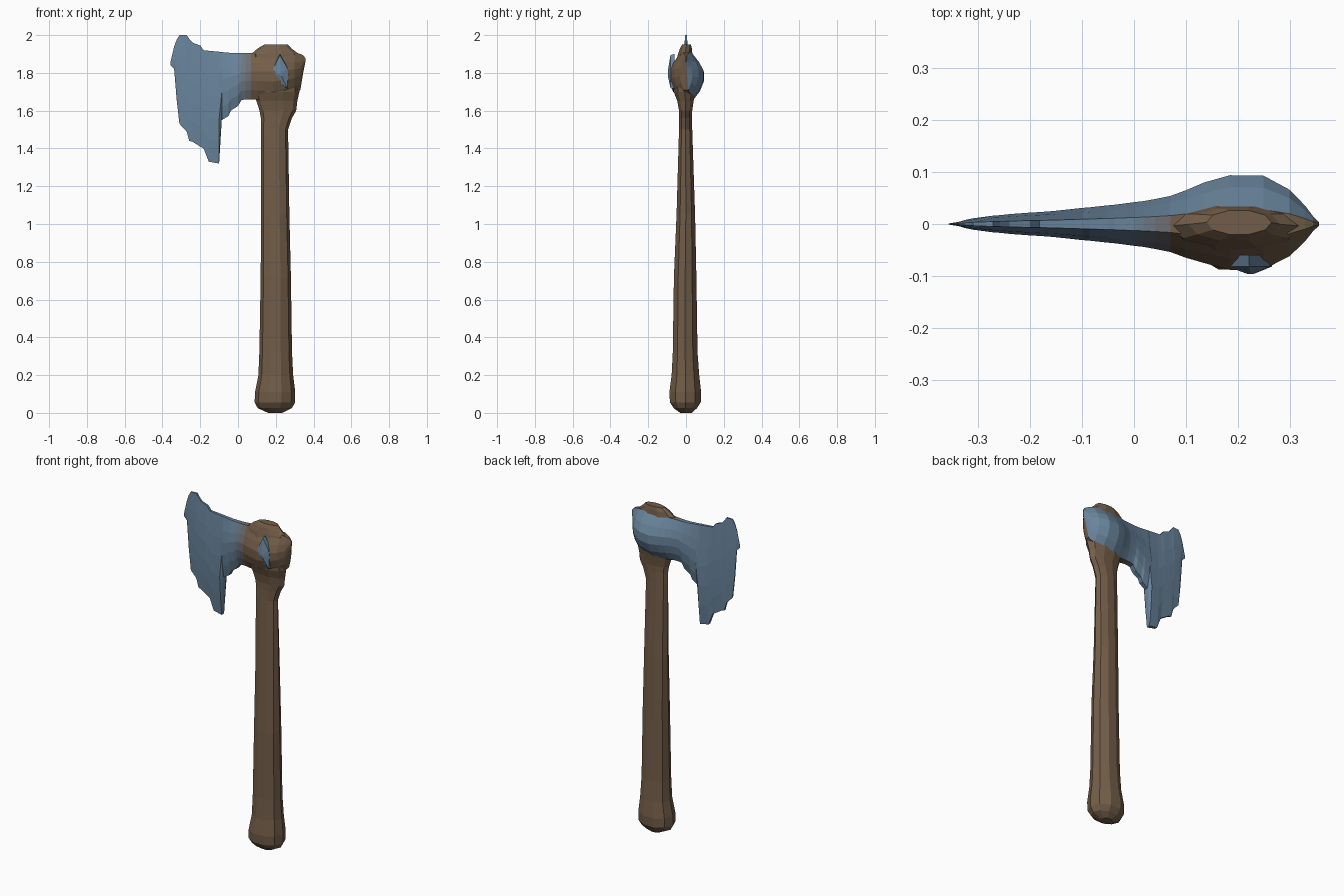
import bpy, bmesh, math

STEEL, WOOD = (0.14, 0.23, 0.33), (0.17, 0.11, 0.065)
STEPS = 6


def mix_material(i):
    f = i / (STEPS - 1)
    m = bpy.data.materials.new("wood" if f == 1 else f"steel_blend_{i}")
    m.diffuse_color = [a + (b - a) * f for a, b in zip(STEEL, WOOD)] + [1]
    return m


MATS = [mix_material(i) for i in range(STEPS)]


def loft(name, rings, shade):
    """Skin closed rings of equal length; shade(face centre, normal) gives 0 steel to 1 wood."""
    bm = bmesh.new()
    rows = [[bm.verts.new(p) for p in r] for r in rings]
    n = len(rows[0])
    for a, b in zip(rows, rows[1:]):
        for i in range(n):
            j = (i + 1) % n
            bm.faces.new((a[i], a[j], b[j], b[i]))
    bm.faces.new(rows[0])
    bm.faces.new(rows[-1])
    bmesh.ops.recalc_face_normals(bm, faces=bm.faces)
    me = bpy.data.meshes.new(name)
    for m in MATS:
        me.materials.append(m)
    for f in bm.faces:
        s = max(0, min(1, shade(f.calc_center_median(), f.normal)))
        f.material_index = round(s * (STEPS - 1))
    bm.to_mesh(me)
    bm.free()
    ob = bpy.data.objects.new(name, me)
    bpy.context.collection.objects.link(ob)
    return ob


# Handle: z, left x, right x, front y, back y
HANDLE = [
    (0.00, .160, .235, -.030, .030), (0.025, .105, .285, -.065, .058),
    (0.055, .088, .302, -.085, .078), (0.11, .090, .303, -.088, .080),
    (0.20, .108, .292, -.076, .070), (0.32, .113, .286, -.070, .061),
    (0.72, .120, .280, -.064, .055), (1.05, .122, .272, -.050, .048),
    (1.50, .122, .265, -.037, .033), (1.56, .121, .285, -.036, .032),
    (1.60, .114, .308, -.037, .033), (1.65, .098, .314, -.046, .040),
    (1.70, .080, .325, -.065, .050), (1.80, .075, .328, -.070, .050),
    (1.90, .070, .322, -.042, .034), (1.93, .105, .282, -.032, .031),
    (1.95, .140, .265, -.020, .026),
]
SIDES = 10


def handle_ring(z, x0, x1, y0, y1):
    pts = []
    for i in range(SIDES):
        a = 2 * math.pi * i / SIDES
        pts.append(((x0 + x1) / 2 + (x1 - x0) / 2 * math.cos(a),
                    (y0 + y1) / 2 + (y1 - y0) / 2 * math.sin(a) / 0.951, z))
    return pts


loft("handle", [handle_ring(*r) for r in HANDLE], lambda c, n: 1)

# Axe head: x, top z, bottom z, half thickness, from cutting edge to poll
HEAD = [
    (-.358, 1.855, 1.840, .001), (-.338, 1.94, 1.82, .004),
    (-.325, 1.975, 1.66, .008), (-.310, 2.00, 1.53, .011),
    (-.272, 2.00, 1.49, .016), (-.258, 1.98, 1.44, .017),
    (-.240, 1.96, 1.435, .019), (-.200, 1.945, 1.41, .022),
    (-.182, 1.92, 1.40, .023), (-.155, 1.917, 1.33, .025),
    (-.100, 1.912, 1.32, .031), (-.086, 1.91, 1.55, .032),
    (-.050, 1.907, 1.572, .036), (-.038, 1.905, 1.60, .037),
    (.000, 1.904, 1.625, .042), (.018, 1.904, 1.655, .044),
    (.040, 1.904, 1.66, .048), (.070, 1.905, 1.66, .054),
    (.100, 1.906, 1.658, .065), (.135, 1.908, 1.655, .080),
    (.185, 1.910, 1.65, .094), (.250, 1.910, 1.665, .093),
    (.300, 1.908, 1.685, .066), (.330, 1.90, 1.71, .035),
    (.345, 1.893, 1.80, .015), (.357, 1.878, 1.86, .003),
]


def head_ring(x, top, bottom, half):
    # edges are thin on the blade, rounder around the eye
    prof = [(0, .3), (.22, .75), (.40, 1), (.60, 1), (.80, .78), (1, .35)]
    h = top - bottom
    back = [(x, half * w, top - h * t) for t, w in prof]
    front = [(x, -half * w * (.94 if x > .1 else 1), top - h * t) for t, w in reversed(prof)]
    return back + front


def head_shade(c, n):
    if c.y > .03 or (c.y > .005 and n.z < .5):
        return 0
    return (c.x + .005) / .10


loft("axe_head", [head_ring(*r) for r in HEAD], head_shade)

# Steel shard showing through the front of the eye
outline = [(.222, 1.90), (.178, 1.81), (.185, 1.775), (.262, 1.715), (.268, 1.79), (.262, 1.83)]


def shard_ring(scale, y):
    return [(.225 + (x - .225) * scale, y, 1.795 + (z - 1.795) * scale) for x, z in outline]


loft("eye_shard", [shard_ring(1, -.06), shard_ring(.95, -.082), shard_ring(.15, -.096)],
     lambda c, n: 0)
